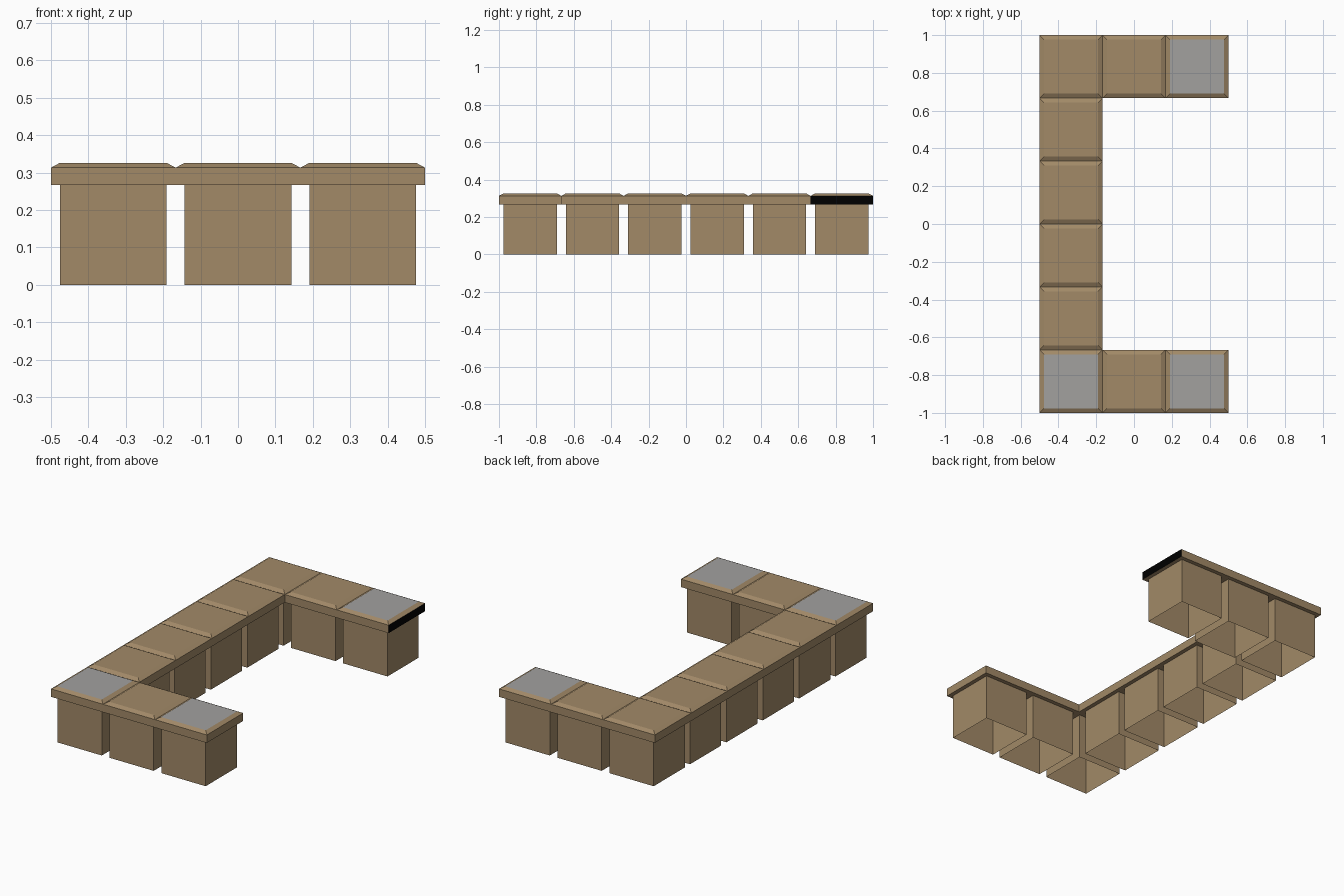
import bpy, bmesh

if "Cube" in bpy.data.objects:
    bpy.data.objects.remove(bpy.data.objects["Cube"])

CELL = 1 / 3
HALF = CELL / 2
BASE_H, RIM_Z, TOP_Z = 0.267, 0.313, 0.3255
INSET = 0.023


def material(name, rgb):
    m = bpy.data.materials.new(name)
    m.diffuse_color = (*rgb, 1)
    m.use_nodes = True
    m.node_tree.nodes["Principled BSDF"].inputs["Base Color"].default_value = m.diffuse_color
    return m


wood = material("tan_wood", (0.36, 0.252, 0.137))
grey = material("grey_panel", (0.36, 0.356, 0.347))
black = material("black_edge", (0.0, 0.0, 0.0))

# U-shaped layout: column/row indices of the modules
cells = [(0, j) for j in range(6)] + [(i, j) for j in (0, 5) for i in (1, 2)]
grey_cells = {(0, 0), (2, 0), (2, 5)}
corners = [(-1, -1), (1, -1), (1, 1), (-1, 1)]
sides = [(0, -1), (1, 0), (0, 1), (-1, 0)]


def centre(c):
    return -0.5 + HALF + c[0] * CELL, -1 + HALF + c[1] * CELL


def ring(bm, c, h, z):
    x, y = centre(c)
    return [bm.verts.new((x + a * h, y + b * h, z)) for a, b in corners]


def finish(bm, name, mats):
    me = bpy.data.meshes.new(name)
    bm.to_mesh(me)
    bm.free()
    for m in mats:
        me.materials.append(m)
    ob = bpy.data.objects.new(name, me)
    bpy.context.collection.objects.link(ob)


# Base cabinets: four walls, open at the floor
for n, c in enumerate(cells):
    bm = bmesh.new()
    floor, head = ring(bm, c, 0.1425, 0), ring(bm, c, 0.1425, BASE_H)
    for k in range(4):
        q = (k + 1) % 4
        bm.faces.new((floor[k], floor[q], head[q], head[k]))
    finish(bm, f"base_cabinet_{n + 1}", [wood])

# Continuous countertop: each cell has a raised bevelled top; only outer sides are walled
bm = bmesh.new()
for c in cells:
    low, rim = ring(bm, c, HALF, BASE_H), ring(bm, c, HALF, RIM_Z)
    top = ring(bm, c, HALF - INSET, TOP_Z)
    neck = ring(bm, c, 0.1425, BASE_H)
    bm.faces.new(top).material_index = 1 if c in grey_cells else 0
    for k, (dx, dy) in enumerate(sides):
        q = (k + 1) % 4
        bm.faces.new((rim[k], rim[q], top[q], top[k]))
        # overhang underside
        bm.faces.new((low[q], low[k], neck[k], neck[q]))
        if (c[0] + dx, c[1] + dy) not in cells:
            f = bm.faces.new((low[k], low[q], rim[q], rim[k]))
            # one end edge is black
            f.material_index = 2 if c == (2, 5) and dx == 1 else 0
bmesh.ops.remove_doubles(bm, verts=bm.verts, dist=1e-4)
finish(bm, "countertop", [wood, grey, black])
